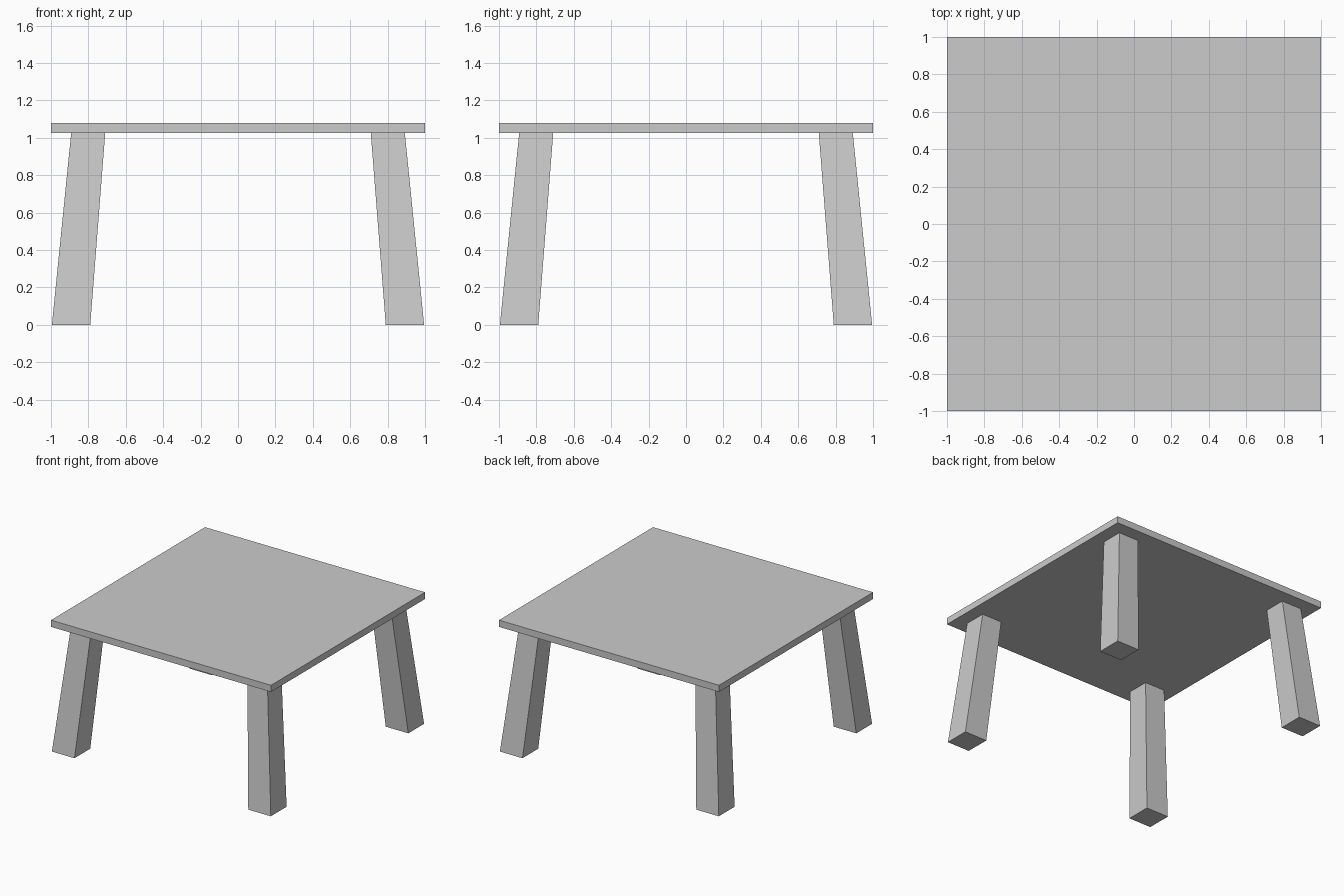
import bpy, bmesh

if "Cube" in bpy.data.objects:
    bpy.data.objects.remove(bpy.data.objects["Cube"])

TOP_Z, UNDER_Z = 1.08, 1.025


def prism(name, lower, upper):
    """Closed tapered box; each end is (x0, x1, y0, y1, z)."""
    bm = bmesh.new()
    rings = []
    for x0, x1, y0, y1, z in (lower, upper):
        rings.append([bm.verts.new(p) for p in
                      ((x0, y0, z), (x1, y0, z), (x1, y1, z), (x0, y1, z))])
    a, b = rings
    bm.faces.new(a)
    bm.faces.new(b)
    for i in range(4):
        j = (i + 1) % 4
        bm.faces.new((a[i], a[j], b[j], b[i]))
    bmesh.ops.recalc_face_normals(bm, faces=bm.faces)
    mesh = bpy.data.meshes.new(name)
    bm.to_mesh(mesh)
    bm.free()
    obj = bpy.data.objects.new(name, mesh)
    bpy.context.collection.objects.link(obj)
    return obj


# Thin square tabletop
prism("tabletop", (-1, 1, -1, 1, UNDER_Z), (-1, 1, -1, 1, TOP_Z))

# Four splayed legs, slightly wider at the foot
for y_name, sy in (("front", -1), ("back", 1)):
    for x_name, sx in (("left", -1), ("right", 1)):
        foot = (0.79 * sx, 0.995 * sx, 0.79 * sy, 0.995 * sy, 0)
        head = (0.71 * sx, 0.892 * sx, 0.71 * sy, 0.892 * sy, UNDER_Z)
        prism(f"{y_name}_{x_name}_leg", foot, head)
